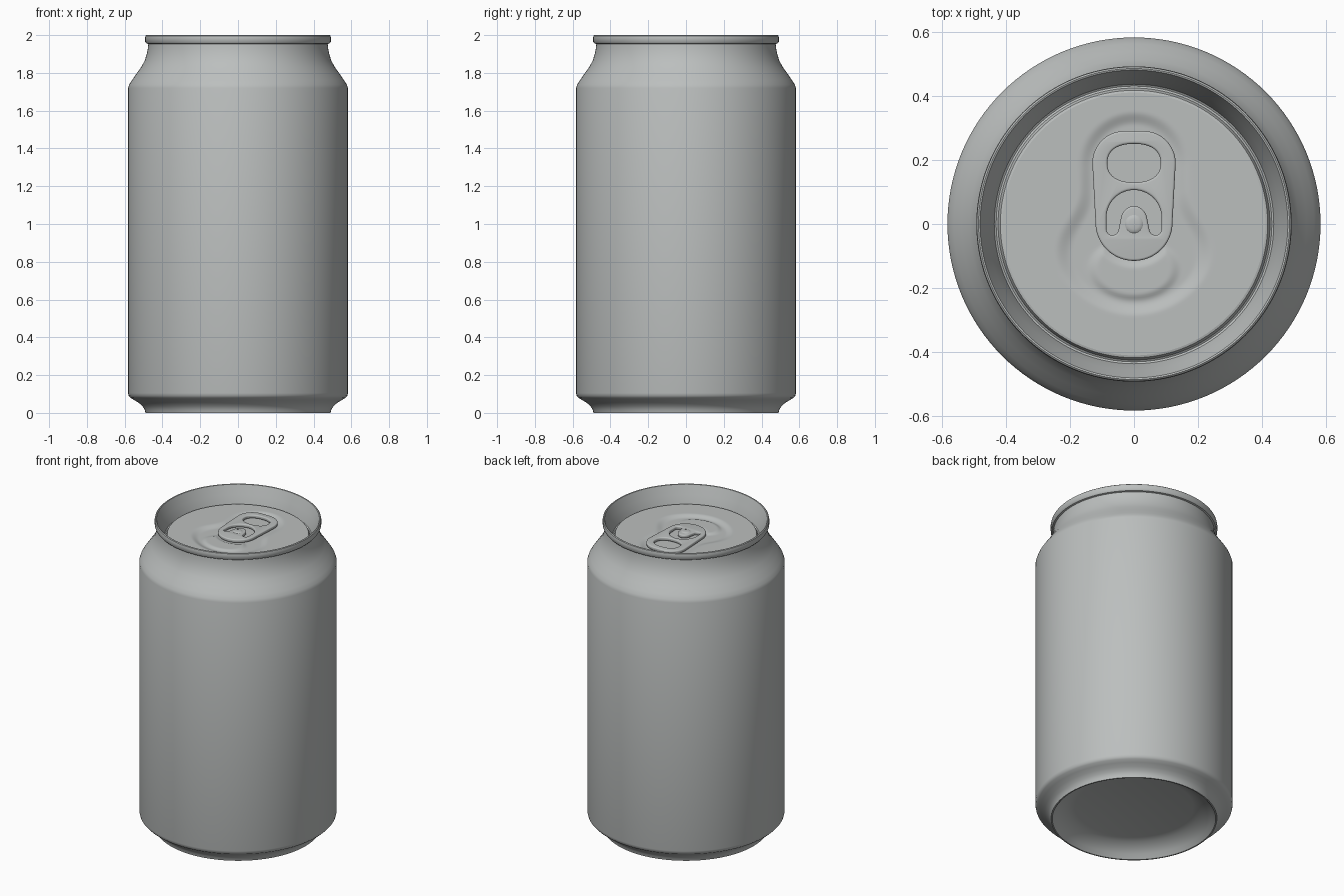
import bpy, bmesh, math
from math import sin, cos, pi, hypot

if "Cube" in bpy.data.objects:
    bpy.data.objects.remove(bpy.data.objects["Cube"])

aluminium = bpy.data.materials.new("aluminium")
aluminium.diffuse_color = (0.5, 0.52, 0.515, 1)
aluminium.use_nodes = True
aluminium.node_tree.nodes["Principled BSDF"].inputs["Base Color"].default_value = aluminium.diffuse_color


def add(name, mesh, angle=35):
    ob = bpy.data.objects.new(name, mesh)
    bpy.context.collection.objects.link(ob)
    mesh.materials.clear()
    mesh.materials.append(aluminium)
    bpy.ops.object.select_all(action='DESELECT')
    ob.select_set(True)
    bpy.context.view_layer.objects.active = ob
    bpy.ops.object.shade_smooth_by_angle(angle=math.radians(angle))
    return ob


def lathe(name, profile, seg=128, shape=None, angle=35):
    """Spin (radius, z) points round z; shape(x, y) adds a height offset."""
    bm = bmesh.new()
    rings = []
    for r, z in profile:
        ring = []
        for j in range(seg):
            x, y = r * cos(2 * pi * j / seg), r * sin(2 * pi * j / seg)
            ring.append(bm.verts.new((x, y, z + (shape(x, y) if shape else 0))))
        rings.append(ring)
    for a, b in zip(rings, rings[1:]):
        for j in range(seg):
            k = (j + 1) % seg
            bm.faces.new((a[j], a[k], b[k], b[j]))
    bmesh.ops.remove_doubles(bm, verts=bm.verts, dist=1e-5)
    me = bpy.data.meshes.new(name)
    bm.to_mesh(me)
    bm.free()
    return add(name, me, angle)


# Can shell: recessed base, foot, wall, neck, rolled rim, sloping inner wall, groove
lathe("can_body", [
    (0, .08), (.35, .08), (.39, .07), (.43, .05), (.46, .026), (.476, .006), (.482, 0),
    (.49, 0), (.494, .018), (.506, .036), (.525, .053), (.55, .068), (.57, .08), (.579, .09),
    (.582, .105), (.582, 1.72), (.576, 1.738), (.562, 1.76), (.538, 1.795), (.513, 1.83),
    (.494, 1.865), (.483, 1.9), (.477, 1.93), (.475, 1.953), (.485, 1.956), (.491, 1.964),
    (.492, 1.985), (.49, 1.996), (.485, 2.0), (.48, 1.998), (.477, 1.99),
    (.457, 1.94), (.439, 1.89), (.436, 1.879), (.43, 1.875), (.424, 1.879),
    (.421, 1.89), (.417, 1.898), (.41, 1.9)])


def step(d, w):
    """Smooth 1 inside to 0 outside across an edge of width w."""
    t = min(1, max(0, .5 - d / w))
    return t * t * (3 - 2 * t)


def lid_height(x, y):
    # Pressed recess: narrow round the tab, wider at the mouth
    stem = hypot(x, y - min(.18, max(-.1, y))) - .15
    mouth = (hypot(x / .22, (y + .09) / .165) - 1) * .18
    h = max(.06 - abs(stem - mouth), 0) / .06
    d = min(stem, mouth) - h * h * .015
    z = -.012 * step(d, .045)
    # Crescent bead on the mouth, hollowed where the tab nose sits
    bead = max((hypot(x / .13, (y + .14) / .09) - 1) * .1, .125 - hypot(x, y - .0))
    return z + .008 * step(bead, .028)


# Lid panel with pressed shapes
lathe("lid_panel", [(.41 * (1 - i / 64), 1.9) for i in range(65)], shape=lid_height, angle=60)


def arc(cx, cy, rx, ry, a0, a1, n=16):
    return [(cx + rx * cos(math.radians(a0 + (a1 - a0) * i / n)),
             cy + ry * sin(math.radians(a0 + (a1 - a0) * i / n))) for i in range(n + 1)]


# Pull tab: outline, finger hole and horseshoe slot, with rounded edges
outline = (arc(.03, .19, .1, .1, 0, 90) + arc(-.03, .19, .1, .1, 90, 180)
           + arc(0, .003, .12, .118, 180, 360, 32))
hole = [(.083 * math.copysign(abs(cos(t)) ** .85, cos(t)),
         .19 + .06 * math.copysign(abs(sin(t)) ** .85, sin(t)))
        for t in (2 * pi * i / 48 for i in range(48))]
slot = (arc(0, .02, .086, .086, 0, 180, 28) + arc(-.067, -.016, .019, .019, 180, 350, 10)
        + arc(0, .008, .042, .048, 175, 5, 20) + arc(.067, -.016, .019, .019, 190, 360, 10))
cu = bpy.data.curves.new("tab_outline", 'CURVE')
cu.dimensions, cu.fill_mode = '2D', 'BOTH'
cu.extrude, cu.bevel_depth, cu.bevel_resolution, cu.offset = .004, .007, 3, -.007
for pts in (outline, hole, slot):
    sp = cu.splines.new('POLY')
    sp.points.add(len(pts) - 1)
    for p, (x, y) in zip(sp.points, pts):
        p.co = (x, y, 0, 1)
    sp.use_cyclic_u = True
# Hole edges round the other way, so keep the offset small enough to stay clean
tmp = bpy.data.objects.new("tab_curve", cu)
bpy.context.collection.objects.link(tmp)
dg = bpy.context.evaluated_depsgraph_get()
me = bpy.data.meshes.new_from_object(tmp.evaluated_get(dg))
bpy.data.objects.remove(tmp)
bm = bmesh.new()
bm.from_mesh(me)
bmesh.ops.remove_doubles(bm, verts=bm.verts, dist=1e-5)
bmesh.ops.recalc_face_normals(bm, faces=bm.faces)
bm.to_mesh(me)
bm.free()
add("pull_tab", me, 40).location = (0, 0, 1.904)

# Rivet holding the tab to the lid
lathe("rivet", [(.03, 1.885), (.03, 1.913), (.026, 1.917), (.016, 1.919), (0, 1.92)], seg=32)
